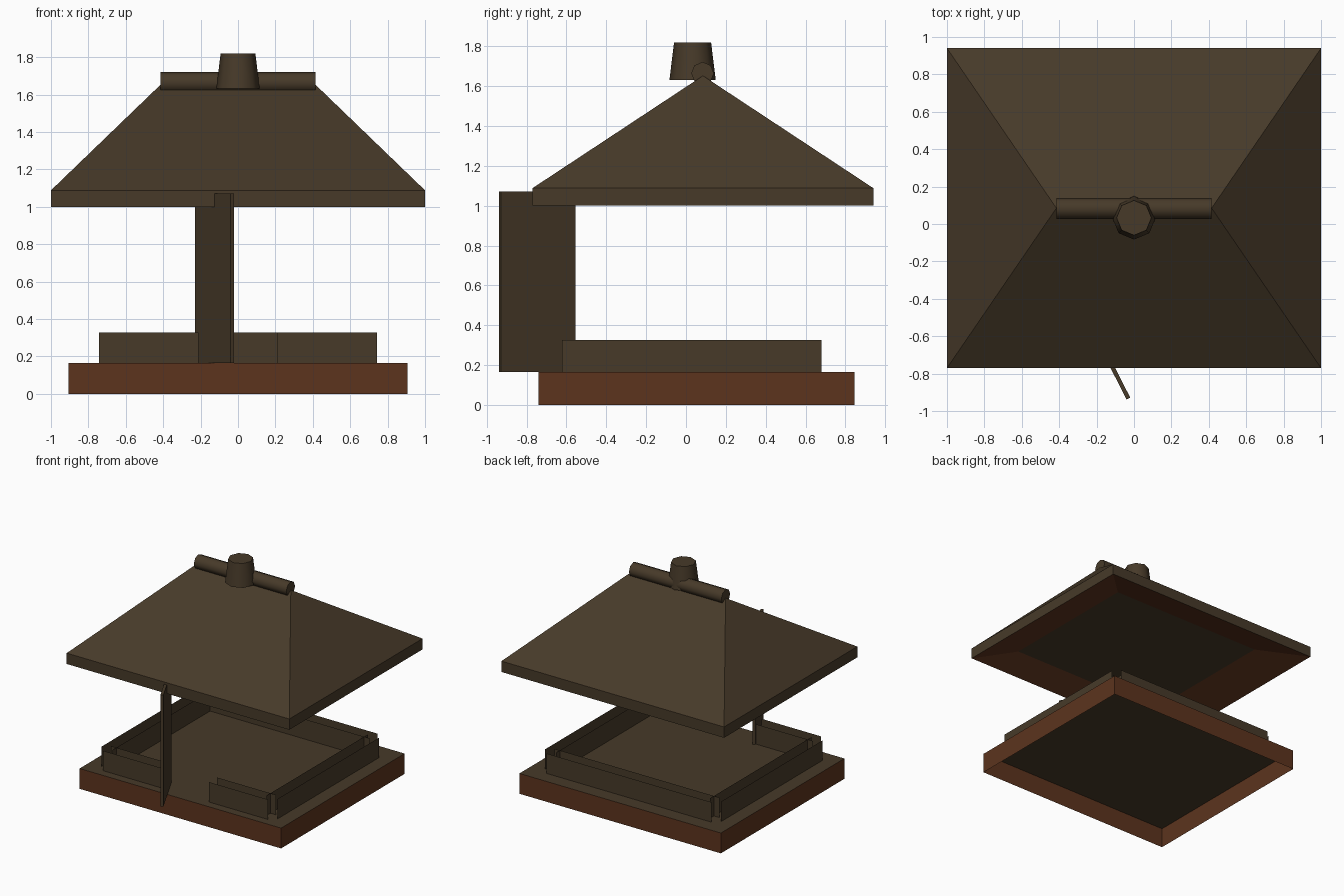
import bpy, bmesh, math
from mathutils import Vector

cube = bpy.data.objects.get("Cube")
if cube:
    bpy.data.objects.remove(cube, do_unlink=True)


def make_material(name, rgb):
    m = bpy.data.materials.new(name)
    m.use_nodes = True
    m.diffuse_color = (*rgb, 1)
    bsdf = next(n for n in m.node_tree.nodes if n.type == 'BSDF_PRINCIPLED')
    bsdf.inputs["Base Color"].default_value = (*rgb, 1)
    return m


OLIVE = make_material("dark olive wood", (0.063, 0.042, 0.022))
BROWN = make_material("red brown wood", (0.107, 0.034, 0.0125))


def add_mesh(name, bm, mats):
    me = bpy.data.meshes.new(name)
    bm.to_mesh(me)
    bm.free()
    for m in mats:
        me.materials.append(m)
    ob = bpy.data.objects.new(name, me)
    bpy.context.collection.objects.link(ob)
    return ob


def loop(bm, hx, y0, y1, z):
    """Rectangle of vertices, counter-clockwise from above."""
    return [bm.verts.new((x, y, z)) for x, y in ((-hx, y0), (hx, y0), (hx, y1), (-hx, y1))]


def bridge(bm, a, b, mat):
    for i in range(4):
        j = (i + 1) % 4
        bm.faces.new((a[i], a[j], b[j], b[i])).material_index = mat


def sheet(name, a, b, z0, z1):
    """Upright single-face board between two plan points."""
    bm = bmesh.new()
    bm.faces.new([bm.verts.new((*p, z)) for p, z in ((a, z0), (b, z0), (b, z1), (a, z1))])
    add_mesh(name, bm, [OLIVE])


# Base: box open underneath, with the floor as its top
FLOOR = 0.165
bm = bmesh.new()
low = loop(bm, 0.905, -0.74, 0.845, 0)
top = loop(bm, 0.905, -0.74, 0.845, FLOOR)
bridge(bm, low, top, 0)
bm.faces.new(top).material_index = 1
add_mesh("base", bm, [BROWN, OLIVE])

# Low walls: paired outer and inner boards, open at the corners and the doorway
RAIL, DOOR, EDGE = 0.327, 0.21, 0.05
HX, Y0, Y1 = 0.742, -0.622, 0.68
for label, out in (("outer", EDGE), ("inner", -EDGE)):
    x, f, b = HX + out, Y0 - out, Y1 + out
    for side, s in (("left", 1), ("right", -1)):
        # point order keeps each outer board facing outwards
        ends = [(s * x, Y0), (s * x, Y1)][::s]
        sheet(f"{side}_wall_{label}", *ends, FLOOR, RAIL)
        ends = [(s * DOOR, f), (s * HX, f)][::s]
        sheet(f"front_{side}_wall_{label}", *ends, FLOOR, RAIL)
    sheet(f"back_wall_{label}", (HX, b), (-HX, b), FLOOR, RAIL)

# Door, standing open
hinge, tip = Vector((-0.22, -0.56)), Vector((-0.03, -0.933))
swing = tip - hinge
mid = (hinge + tip) / 2
bm = bmesh.new()
bmesh.ops.create_cube(bm, size=1)
door = add_mesh("open_door", bm, [OLIVE])
door.location = (mid.x, mid.y, (FLOOR + 1.07) / 2)
door.scale = (swing.length, 0.022, 1.07 - FLOOR)
door.rotation_euler.z = math.atan2(swing.y, swing.x)

# Roof: eave band, hipped slopes, sloping soffit and a ceiling over the inner walls
bm = bmesh.new()
eave_low = loop(bm, 1.0, -0.77, 0.94, 1.0)
eave_top = loop(bm, 1.0, -0.77, 0.94, 1.088)
ceiling = loop(bm, HX - EDGE, Y0 + EDGE, Y1 - EDGE, 1.088)
bridge(bm, eave_low, eave_top, 0)
bridge(bm, ceiling, eave_low, 1)
bm.faces.new(ceiling[::-1])
west, east = [bm.verts.new((x, 0.085, 1.652)) for x in (-0.415, 0.415)]
sw, se, ne, nw = eave_top
for face in ((sw, se, east, west), (se, ne, east), (ne, nw, west, east), (nw, sw, west)):
    bm.faces.new(face)
add_mesh("roof", bm, [OLIVE, BROWN])


def tube(name, sides, r0, r1, length, loc, rot=(0, 0, 0)):
    bpy.ops.mesh.primitive_cone_add(vertices=sides, radius1=r0, radius2=r1, depth=length,
                                    location=loc, rotation=rot)
    ob = bpy.context.object
    ob.name = name
    ob.data.materials.append(OLIVE)
    bpy.ops.object.shade_smooth_by_angle(angle=math.radians(50))


# Ridge pole and chimney
tube("ridge_pole", 8, 0.057, 0.057, 0.83, (0, 0.083, 1.664), (0, math.pi / 2, 0))
tube("chimney", 8, 0.116, 0.093, 0.187, (0, 0.033, 1.725))
